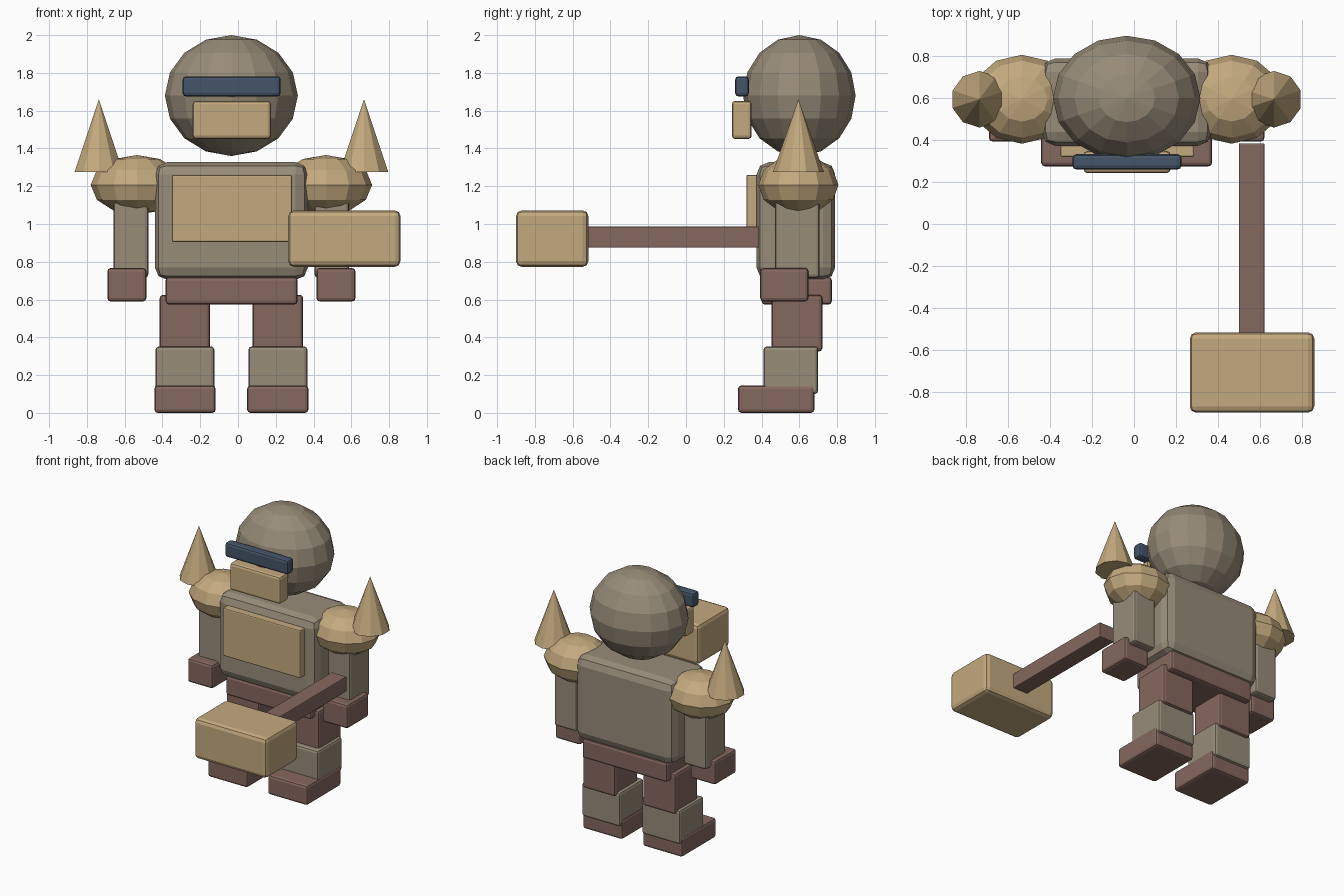
import bpy, bmesh
from mathutils import Matrix, Vector

if "Cube" in bpy.data.objects:
    bpy.data.objects.remove(bpy.data.objects["Cube"])

CX = -0.035   # centre line of the figure


def material(name, rgb):
    m = bpy.data.materials.new(name)
    m.diffuse_color = (*rgb, 1)
    m.use_nodes = True
    m.node_tree.nodes["Principled BSDF"].inputs["Base Color"].default_value = m.diffuse_color
    return m


TAUPE = material("taupe_armor", (0.314, 0.262, 0.191))
TAN = material("tan_plate", (0.552, 0.402, 0.209))
BROWN = material("brown_leather", (0.235, 0.138, 0.112))
BLUE = material("dark_blue", (0.058, 0.089, 0.138))


def finish(name, bm, mat):
    me = bpy.data.meshes.new(name)
    bm.to_mesh(me)
    bm.free()
    me.materials.append(mat)
    ob = bpy.data.objects.new(name, me)
    bpy.context.scene.collection.objects.link(ob)
    return ob


def box(name, x, y, z, mat, bevel=0.018):
    """Bevelled box given its (min, max) range on each axis."""
    lo, hi = Vector((x[0], y[0], z[0])), Vector((x[1], y[1], z[1]))
    bm = bmesh.new()
    bmesh.ops.create_cube(bm, size=1, matrix=Matrix.Translation((lo + hi) / 2)
                          @ Matrix.Diagonal((*(hi - lo), 1)))
    ob = finish(name, bm, mat)
    if bevel:
        mod = ob.modifiers.new("bevel", 'BEVEL')
        mod.width = bevel
        mod.segments = 2
    return ob


def ball(name, center, radii, segs, rings, mat):
    bm = bmesh.new()
    bmesh.ops.create_uvsphere(bm, u_segments=segs, v_segments=rings, radius=1,
                              matrix=Matrix.Translation(center)
                              @ Matrix.Diagonal((*radii, 1)))
    return finish(name, bm, mat)


def spike(name, center, r, z0, z1, mat):
    bm = bmesh.new()
    loc = Matrix.Translation((center[0], center[1], (z0 + z1) / 2))
    bmesh.ops.create_cone(bm, cap_ends=True, segments=10, radius1=r, radius2=0,
                          depth=z1 - z0, matrix=loc)
    return finish(name, bm, mat)


# Head with visor and face guard
ball("head", (CX, 0.6, 1.68), (0.352, 0.298, 0.32), 16, 8, TAUPE)
box("visor", (-0.293, 0.226), (0.26, 0.333), (1.675, 1.782), BLUE)
box("face_guard", (-0.24, 0.174), (0.243, 0.348), (1.45, 1.652), TAN)

# Body
box("torso", (-0.44, 0.37), (0.373, 0.79), (0.705, 1.327), TAUPE, 0.065)
box("chest_plate", (-0.35, 0.285), (0.32, 0.41), (0.905, 1.26), TAN, 0.008)
box("belt", (-0.383, 0.315), (0.40, 0.772), (0.573, 0.72), BROWN)

# Limbs, one set per side; a and b are distances from the centre line
for side, s in (("left", -1), ("right", 1)):
    def span(a, b):
        return tuple(sorted((CX + s * a, CX + s * b)))
    box(side + "_arm", span(0.44, 0.623), (0.47, 0.708), (0.715, 1.22), TAUPE)
    box(side + "_hand", span(0.45, 0.657), (0.393, 0.648), (0.59, 0.767), BROWN)
    box(side + "_thigh", span(0.113, 0.38), (0.452, 0.722), (0.325, 0.625), BROWN)
    box(side + "_shin", span(0.09, 0.402), (0.41, 0.70), (0.1, 0.352), TAUPE)
    box(side + "_foot", span(0.083, 0.408), (0.275, 0.68), (0.0, 0.145), BROWN)
    ball(side + "_shoulder", (CX + s * 0.5, 0.595, 1.207), (0.245, 0.212, 0.158),
         12, 6, TAN)
    spike(side + "_spike", (CX + s * 0.702, 0.595), 0.135, 1.275, 1.66, TAN)

# Hammer reaching forward
box("hammer_handle", (0.50, 0.622), (-0.56, 0.385), (0.875, 0.987), BROWN, 0.006)
box("hammer_head", (0.266, 0.86), (-0.9, -0.517), (0.773, 1.072), TAN, 0.03)
